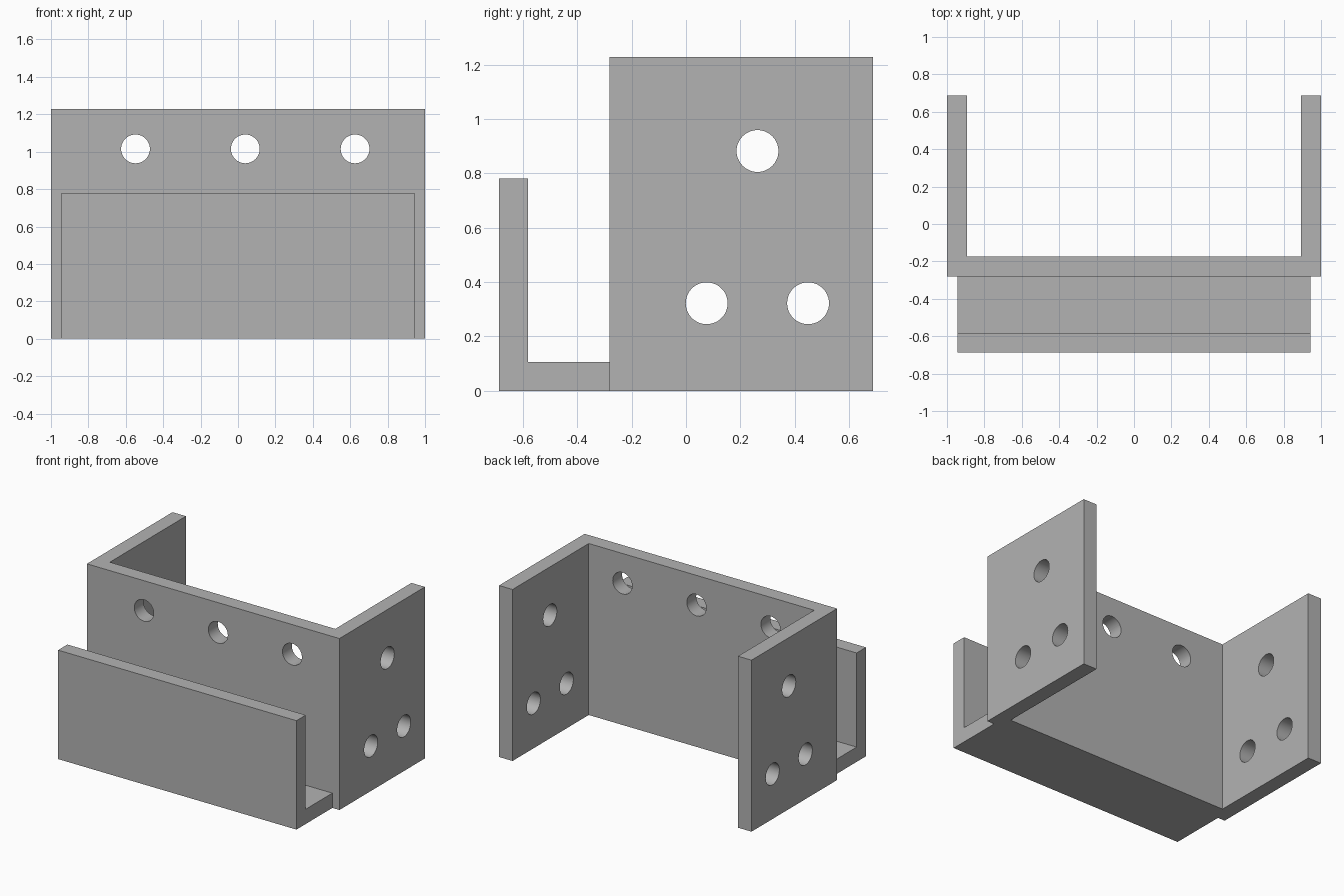
import bpy, bmesh, math
from mathutils import Vector

default = bpy.data.objects.get("Cube")
if default:
    bpy.data.objects.remove(default, do_unlink=True)

# Single plain grey
GREY = (0.45, 0.45, 0.45, 1.0)
grey = bpy.data.materials.new("plain grey")
grey.use_nodes = True
grey.diffuse_color = GREY
grey.node_tree.nodes["Principled BSDF"].inputs["Base Color"].default_value = GREY


def extruded(name, outline, direction):
    """Solid made by pushing a flat outline along a direction."""
    bm = bmesh.new()
    face = bm.faces.new([bm.verts.new(p) for p in outline])
    result = bmesh.ops.extrude_face_region(bm, geom=[face])
    moved = [v for v in result["geom"] if isinstance(v, bmesh.types.BMVert)]
    bmesh.ops.translate(bm, verts=moved, vec=direction)
    bmesh.ops.recalc_face_normals(bm, faces=bm.faces)
    mesh = bpy.data.meshes.new(name)
    bm.to_mesh(mesh)
    bm.free()
    mesh.materials.append(grey)
    obj = bpy.data.objects.new(name, mesh)
    bpy.context.collection.objects.link(obj)
    return obj


def drill(obj, centre, axis, length):
    """Cut one round hole through obj along the axis."""
    bpy.ops.mesh.primitive_cylinder_add(
        vertices=48, radius=HOLE_R, depth=length, location=centre,
        rotation=Vector(axis).to_track_quat("Z", "Y").to_euler())
    cutter = bpy.context.object
    cutter.name = "hole_cutter"
    cutter.hide_render = True
    cutter.data.materials.append(grey)
    bpy.context.view_layer.objects.active = obj
    mod = obj.modifiers.new("hole", "BOOLEAN")
    mod.operation = "DIFFERENCE"
    mod.solver = "EXACT"
    mod.object = cutter
    bpy.ops.object.modifier_apply(modifier=mod.name)
    bpy.data.objects.remove(cutter, do_unlink=True)


HEIGHT = 1.228
HOLE_R = 0.077
FRONT, INNER, BACK = -0.281, -0.175, 0.687
SIDE_IN = 0.893

# U-shaped bracket: front plate with two side wings
half = [(SIDE_IN, INNER), (SIDE_IN, BACK), (1, BACK), (1, FRONT)]
plan = half + [(-x, y) for x, y in reversed(half)]
bracket = extruded("bracket", [(x, y, 0) for x, y in plan], (0, 0, HEIGHT))

# Three holes in the front plate, three through both wings
for x in (-0.548, 0.039, 0.626):
    drill(bracket, (x, FRONT, 1.015), (0, 1, 0), 0.5)
for y, z in ((0.263, 0.882), (0.076, 0.322), (0.449, 0.322)):
    drill(bracket, (0, y, z), (1, 0, 0), 2.4)

# L-shaped tray in front: floor and upright lip
TRAY_X, LIP_OUT, LIP_IN, FLOOR, LIP_TOP = 0.944, -0.687, -0.582, 0.106, 0.78
section = [(FRONT, 0), (FRONT, FLOOR), (LIP_IN, FLOOR),
           (LIP_IN, LIP_TOP), (LIP_OUT, LIP_TOP), (LIP_OUT, 0)]
tray = extruded("front_tray", [(-TRAY_X, y, z) for y, z in section],
                (2 * TRAY_X, 0, 0))

# Smooth hole walls, crisp edges
bpy.ops.object.select_all(action="DESELECT")
for obj in (bracket, tray):
    obj.select_set(True)
bpy.context.view_layer.objects.active = bracket
bpy.ops.object.shade_smooth_by_angle(angle=math.radians(30))
